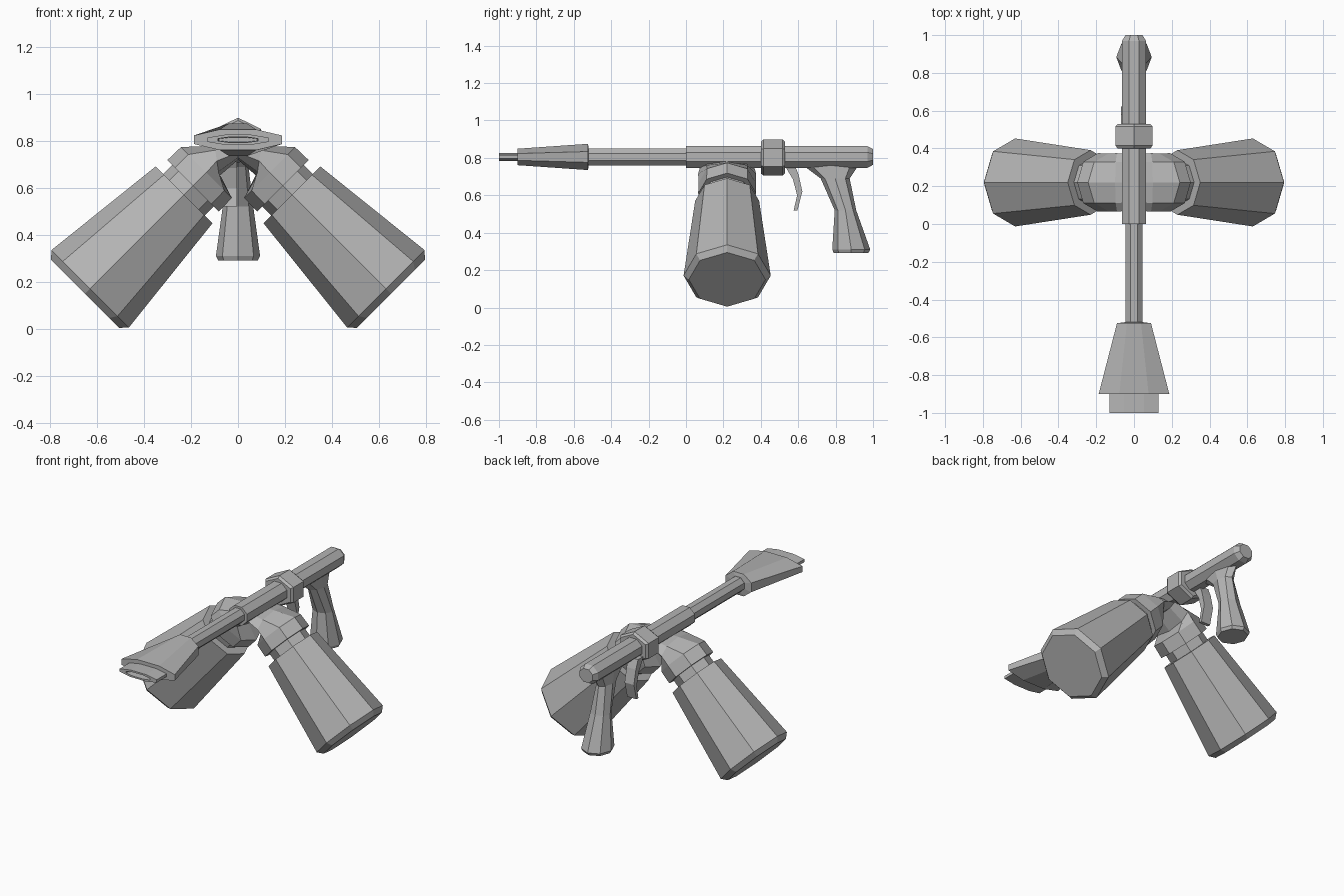
import bpy, bmesh, math
from mathutils import Vector

cube = bpy.data.objects.get("Cube")
if cube:
    bpy.data.objects.remove(cube)

# Single plain grey
grey = bpy.data.materials.new("plain_grey")
grey.use_nodes = True
colour = (0.46, 0.46, 0.46, 1)
grey.diffuse_color = colour
grey.node_tree.nodes["Principled BSDF"].inputs["Base Color"].default_value = colour

X, Y, Z = Vector((1, 0, 0)), Vector((0, 1, 0)), Vector((0, 0, 1))
AXIS_Z = 0.805


def finish(name, bm):
    bmesh.ops.recalc_face_normals(bm, faces=bm.faces)
    mesh = bpy.data.meshes.new(name)
    bm.to_mesh(mesh)
    bm.free()
    mesh.materials.append(grey)
    obj = bpy.data.objects.new(name, mesh)
    bpy.context.collection.objects.link(obj)
    return obj


def ring(centre, u, v, sides=8, turn=0.0):
    """Polygon around a centre, spanned by two half-axis vectors."""
    angles = [2 * math.pi * (i + turn) / sides for i in range(sides)]
    return [Vector(centre) + u * math.cos(a) + v * math.sin(a) for a in angles]


def loft(name, rings):
    """Skin a row of matching rings and cap both ends."""
    bm = bmesh.new()
    rows = [[bm.verts.new(p) for p in r] for r in rings]
    for a, b in zip(rows, rows[1:]):
        for i in range(len(a)):
            j = (i + 1) % len(a)
            bm.faces.new((a[i], a[j], b[j], b[i]))
    bm.faces.new(rows[0])
    bm.faces.new(rows[-1])
    return finish(name, bm)


def lathe_y(name, stations, sides=8, turn=0.5):
    """Tube along y from (y, half width, half height)."""
    k = 1 / math.cos(math.pi / sides) if turn else 1
    return loft(name, [ring((0, y, AXIS_Z), X * w * k, Z * h * k, sides, turn)
                       for y, w, h in stations])


# Receiver, barrel and collar
lathe_y("receiver", [(0, .063, .058), (.97, .063, .058), (1, .045, .042)])
lathe_y("barrel", [(-.56, .045, .045), (.02, .045, .045)])
collar = [(.4, .088, .085), (.415, .1, .097), (.515, .1, .097), (.53, .088, .085)]
loft("collar", [ring((0, y, .802), X * w * 1.14, Z * h, 6, .5) for y, w, h in collar])

# Flattened flaring nozzle with a stepped, recessed mouth
lathe_y("nozzle", [(-.52, .05, .05), (-.525, .09, .07), (-.9, .187, .044),
                   (-.9, .13, .022), (-1, .13, .022), (-1, .085, .012),
                   (-.96, .08, .010)])

# Paired elbows, necks and tanks, sloping down at 45 degrees
MID_Y = .22
for side, label in ((1, "left"), (-1, "right")):
    along = Vector((side, 0, -1)).normalized()
    across = Vector((side, 0, 1)).normalized()

    def tube(s, r, depth=None):
        centre = Vector((0, MID_Y, .8)) + along * s
        return ring(centre, across * r, Y * (depth or r))

    hub = ring((0, MID_Y, .75), Z * .03, Y * .145)
    shoulder = ring((side * .09, MID_Y, .715), Z * .065 + X * side * .01, Y * .155)
    loft(label + "_elbow", [hub, shoulder, tube(.19, .153), tube(.27, .155),
                            tube(.27, .125)])
    loft(label + "_neck", [tube(.25, .125), tube(.34, .125)])
    loft(label + "_tank", [tube(.325, .171), tube(.89, .233), tube(.92, .205)])

# Grip: horizontal sections (height, front y, back y, half width)
grip = [(.77, .62, .93, .04), (.75, .64, .915, .04), (.69, .72, .875, .045),
        (.52, .795, .91, .065), (.31, .782, .985, .094), (.292, .79, .975, .085)]
loft("grip", [ring((0, (a + b) / 2, z), X * w, Y * (b - a) / 2)
              for z, a, b, w in grip])

# Trigger: curved side outline, set off to one side
outline = [(.524, .765), (.572, .685), (.594, .6), (.576, .52), (.596, .52),
           (.622, .62), (.602, .71), (.58, .765)]
loft("trigger", [[Vector((x, y, z)) for y, z in outline] for x in (-.07, -.005)])
